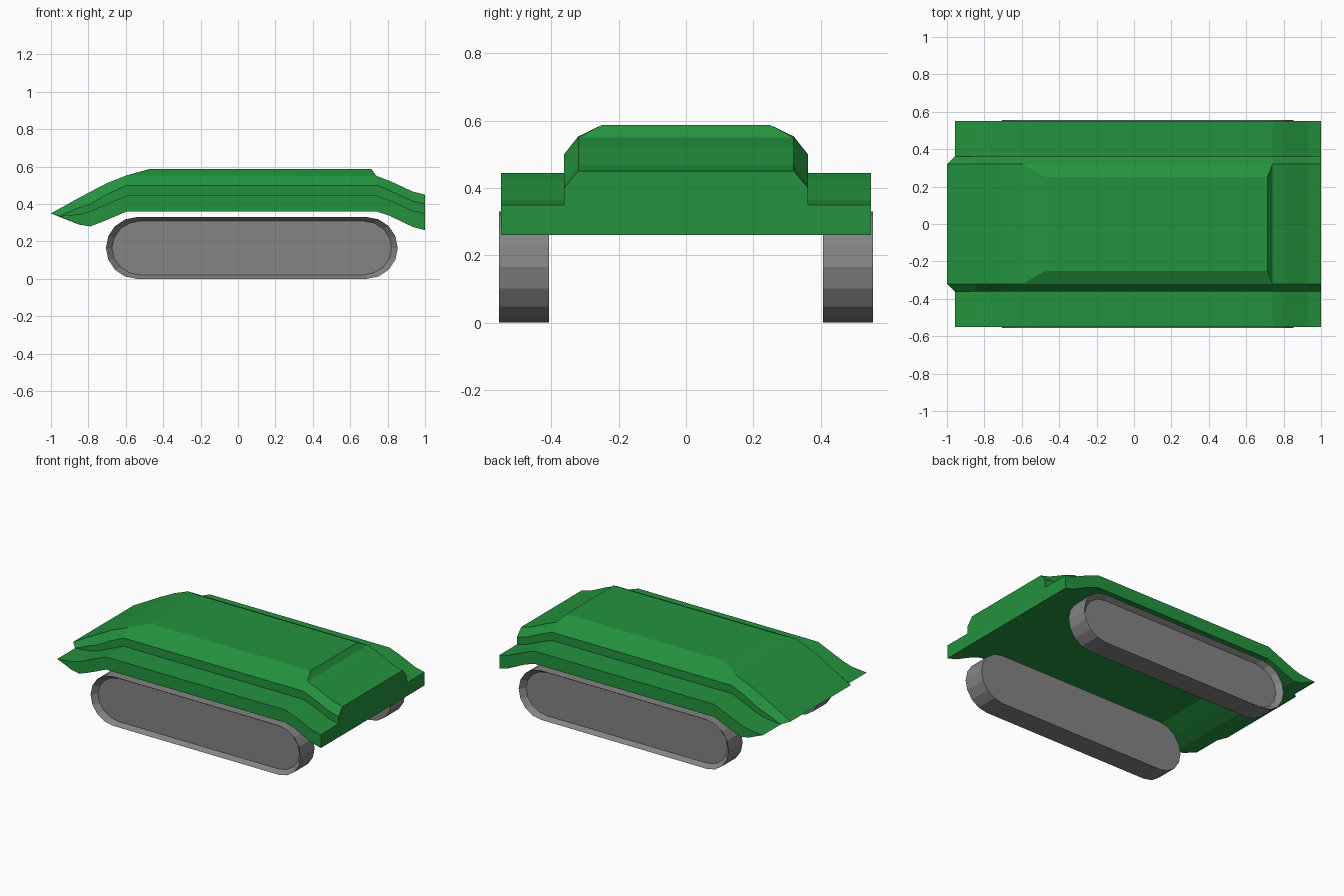
import bpy, bmesh
from math import sin, cos, pi

if "Cube" in bpy.data.objects:
    bpy.data.objects.remove(bpy.data.objects["Cube"])


def material(name, rgb):
    mat = bpy.data.materials.new(name)
    mat.diffuse_color = (*rgb, 1)
    mat.use_nodes = True
    mat.node_tree.nodes["Principled BSDF"].inputs["Base Color"].default_value = mat.diffuse_color
    return mat


def finish(name, bm, mat):
    bmesh.ops.remove_doubles(bm, verts=bm.verts, dist=0.0005)
    bmesh.ops.recalc_face_normals(bm, faces=bm.faces)
    me = bpy.data.meshes.new(name)
    bm.to_mesh(me)
    bm.free()
    ob = bpy.data.objects.new(name, me)
    bpy.context.collection.objects.link(ob)
    me.materials.append(mat)
    return ob


def bridge(bm, a, b):
    n = len(a)
    for i in range(n):
        bm.faces.new((a[i], a[(i + 1) % n], b[(i + 1) % n], b[i]))


green = material("green_paint", (0.017, 0.29, 0.047))
dark_grey = material("dark_grey", (0.23, 0.23, 0.23))

# Hull: one stepped cross-section lofted along x
# station: x, underside, fender top, side wall top, deck edge
stations = [
    (1.00, 0.26, 0.35, 0.40, 0.45),
    (0.933, 0.278, 0.365, 0.415, 0.467),
    (0.81, 0.337, 0.42, 0.472, 0.524),
    (0.74, 0.36, 0.445, 0.50, 0.55),
    (-0.595, 0.36, 0.445, 0.50, 0.553),
    (-0.70, 0.315, 0.40, 0.452, 0.512),
    (-0.79, 0.28, 0.362, 0.40, 0.465),
    (-0.85, 0.29, 0.345, 0.38, 0.433),
]


def section(half):
    return half + [(x, -y, z) for x, y, z in reversed(half)]


sections = [section([(x, 0.32, b), (x, 0.362, b), (x, 0.55, b), (x, 0.55, f),
                     (x, 0.362, f), (x, 0.362, w), (x, 0.32, d)])
            for x, b, f, w, d in stations]
# Knife-edged nose, centre reaching further than the fenders
nose, tip = (-0.957, 0.335), (-1.0, 0.35)
sections.append(section([(p[0], y, p[1]) for y, p in
                         [(0.32, tip), (0.362, nose), (0.55, nose), (0.55, nose),
                          (0.362, nose), (0.362, nose), (0.32, tip)]]))

bm = bmesh.new()
rings = [[bm.verts.new(p) for p in s] for s in sections]
for a, b in zip(rings, rings[1:]):
    bridge(bm, a, b)
bm.faces.new(rings[0])

# Raised deck plateau with chamfered edges
deck = max(bm.faces, key=lambda f: f.calc_center_median().z)
bmesh.ops.inset_individual(bm, faces=[deck], thickness=0.07)
for v in deck.verts:
    v.co = (0.713 if v.co.x > 0 else -0.473, 0.25 if v.co.y > 0 else -0.25, 0.587)
finish("hull", bm, green)


# Tracks: stadium loops, flat inside, recessed panel outside
def stadium(y, sx=1.0, sz=1.0):
    r, half, cx = 0.165, 0.615, 0.074
    pts = []
    for side in (1, -1):
        for i in range(9):
            a = -pi / 2 + pi * i / 8
            pts.append((cx + sx * side * (half + r * cos(a)), y, r + sz * side * r * sin(a)))
    return pts


for name, s in (("track_front", -1), ("track_back", 1)):
    bm = bmesh.new()
    inner, rim, panel = [[bm.verts.new(p) for p in loop] for loop in
                         (stadium(s * 0.407), stadium(s * 0.555),
                          stadium(s * 0.522, 0.959, 0.88))]
    bridge(bm, inner, rim)
    bridge(bm, rim, panel)
    bm.faces.new(inner)
    bm.faces.new(panel)
    finish(name, bm, dark_grey)
